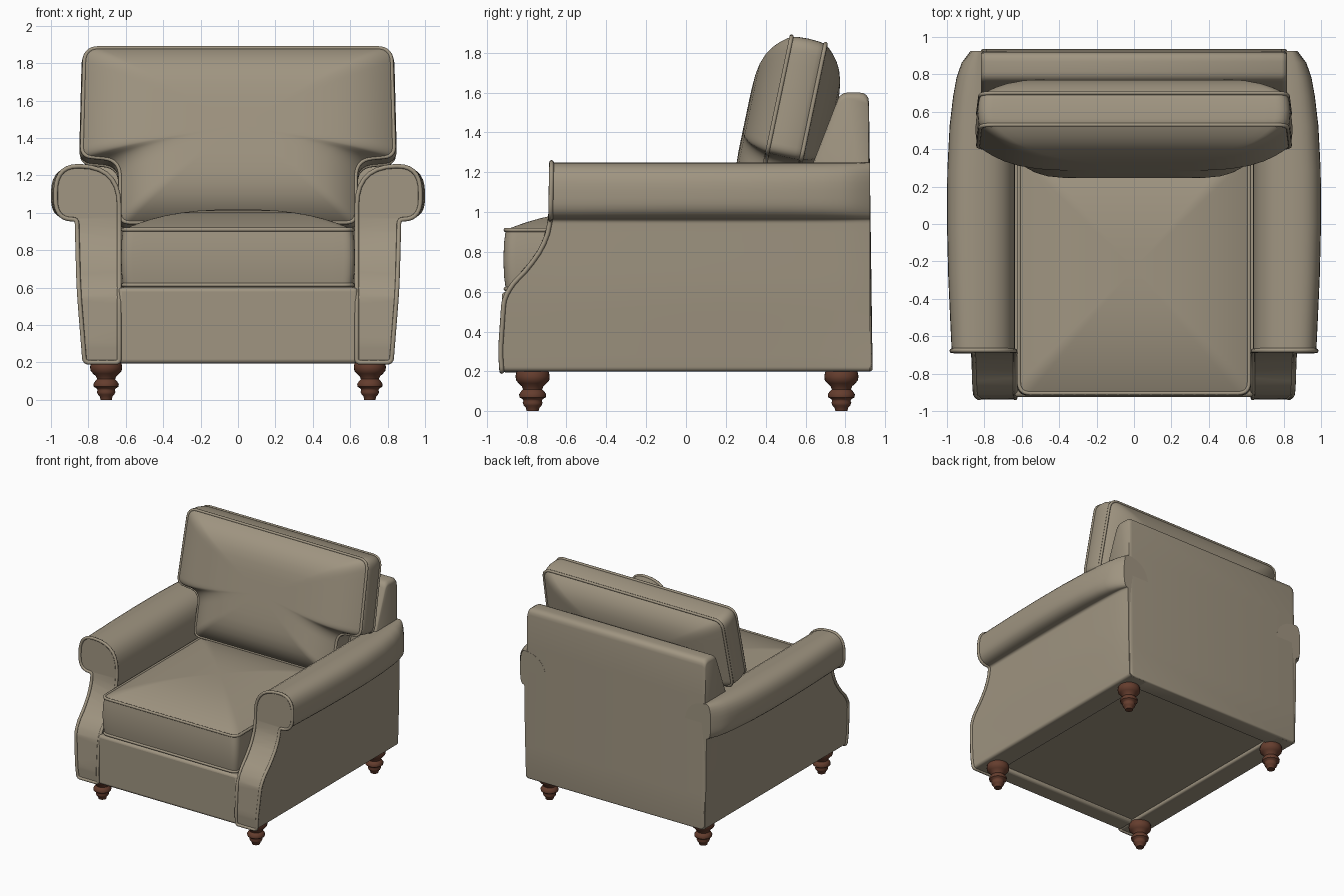
import bpy, bmesh, math
from mathutils import Vector

if "Cube" in bpy.data.objects:
    bpy.data.objects.remove(bpy.data.objects["Cube"])


def material(name, rgb):
    m = bpy.data.materials.new(name)
    m.diffuse_color = (*rgb, 1)
    m.use_nodes = True
    m.node_tree.nodes["Principled BSDF"].inputs["Base Color"].default_value = m.diffuse_color
    return m


FABRIC = material("taupe upholstery", (0.35, 0.30, 0.22))
WOOD = material("dark brown wood", (0.13, 0.047, 0.027))


def finish(name, bm, mat, angle=40, bevel=0, mirror=False):
    bmesh.ops.recalc_face_normals(bm, faces=bm.faces)
    me = bpy.data.meshes.new(name)
    bm.to_mesh(me)
    bm.free()
    me.materials.append(mat)
    ob = bpy.data.objects.new(name, me)
    bpy.context.collection.objects.link(ob)
    bpy.ops.object.select_all(action='DESELECT')
    ob.select_set(True)
    bpy.context.view_layer.objects.active = ob
    bpy.ops.object.shade_smooth_by_angle(angle=math.radians(angle))
    if bevel:
        b = ob.modifiers.new("soft edges", 'BEVEL')
        b.width, b.segments, b.limit_method = bevel, 3, 'ANGLE'
    if mirror:
        ob.modifiers.new("mirror", 'MIRROR')
    return ob


def lerp_table(table, x):
    """Piecewise linear lookup in a short list of (x, value)."""
    if x <= table[0][0]:
        return table[0][1]
    for (a, va), (b, vb) in zip(table, table[1:]):
        if x <= b:
            return va + (vb - va) * (x - a) / (b - a)
    return table[-1][1]


def rounded(corners, step=0.06, n=7):
    """Closed outline from (u, v, radius) corners, long sides subdivided."""
    pts, k = [], len(corners)
    for i, (u, v, r) in enumerate(corners):
        c = Vector((u, v))
        a = Vector(corners[i - 1][:2]) - c
        b = Vector(corners[(i + 1) % k][:2]) - c
        if r == 0:
            pts.append(c)
            continue
        p, q = c + a.normalized() * r, c + b.normalized() * r
        pts += [p * (1 - t) ** 2 + c * 2 * t * (1 - t) + q * t * t
                for t in (j / n for j in range(n + 1))]
    out = []
    for p, q in zip(pts, pts[1:] + pts[:1]):
        m = max(1, math.ceil((q - p).length / step))
        out += [p.lerp(q, j / m) for j in range(m)]
    return out


def skin(bm, rings, cap=True):
    loops = [[bm.verts.new(p) for p in ring] for ring in rings]
    for a, b in zip(loops, loops[1:]):
        for i in range(len(a)):
            j = (i + 1) % len(a)
            bm.faces.new((a[i], a[j], b[j], b[i]))
    if cap:
        bm.faces.new(loops[0])
        bm.faces.new(loops[-1])


def piping(name, pts, radius=0.011, mirror=False):
    cu = bpy.data.curves.new(name, 'CURVE')
    cu.dimensions = '3D'
    cu.bevel_depth, cu.bevel_resolution = radius, 2
    sp = cu.splines.new('POLY')
    sp.points.add(len(pts) - 1)
    for p, co in zip(sp.points, pts):
        p.co = (*co, 1)
    sp.use_cyclic_u = True
    cu.materials.append(FABRIC)
    ob = bpy.data.objects.new(name, cu)
    bpy.context.collection.objects.link(ob)
    bpy.ops.object.select_all(action='DESELECT')
    ob.select_set(True)
    bpy.context.view_layer.objects.active = ob
    bpy.ops.object.convert(target='MESH')
    if mirror:
        bpy.context.object.modifiers.new("mirror", 'MIRROR')


def cushion(name, outline, centre, half, front, back, power, place):
    """Boxed cushion: crowned faces, slightly bulging border, piped seams."""
    c = Vector(centre)
    ss = (0.06, 0.2, 0.35, 0.5, 0.63, 0.75, 0.84, 0.91, 0.96, 0.99, 1.0)
    levels = [(s, half + front * (1 - s ** power)) for s in ss]
    levels += [(1.012, half * 0.6), (1.018, 0), (1.012, -half * 0.6)]
    levels += [(s, -half - back * (1 - s ** power)) for s in reversed(ss)]
    bm = bmesh.new()
    skin(bm, [[place(*(c + (p - c) * s), w) for p in outline] for s, w in levels])
    finish(name, bm, FABRIC, 50)
    for side, w in (("front", half), ("back", -half)):
        piping(f"{name}_{side}_piping", [place(*p, w) for p in outline])


def box(name, lo, hi, bevel):
    bm = bmesh.new()
    bmesh.ops.create_cube(bm, size=1)
    for v in bm.verts:
        v.co = [lo[i] + (v.co[i] + 0.5) * (hi[i] - lo[i]) for i in range(3)]
    finish(name, bm, FABRIC, bevel=bevel)


# Rolled arms: scroll section swept back, front edge following an S-curve
FRONT = [(0.2, -0.925), (0.3, -0.932), (0.55, -0.915), (0.6, -0.895), (0.65, -0.86),
         (0.7, -0.81), (0.75, -0.77), (0.8, -0.735), (0.85, -0.71), (0.9, -0.692),
         (0.97, -0.68), (1.25, -0.675)]
FLARE = [(-0.68, 0.86), (-0.3, 0.96), (0, 1), (0.25, 1), (0.6, 0.9), (0.78, 0.72),
         (0.87, 0.55), (0.925, 0.3)]


def arm_point(x, t, z):
    y0 = lerp_table(FRONT, z)
    y = y0 + (0.925 - y0) * t
    if x > 0.82:
        x = 0.82 + (x - 0.82) * lerp_table(FLARE, y)
    return Vector((x, y, z))


section = rounded([(0.635, 0.2, 0.02), (0.635, 1.247, 0.21), (1.0, 1.25, 0.14),
                   (1.0, 0.965, 0.105), (0.868, 0.965, 0.025), (0.857, 0.6, 0.1),
                   (0.82, 0.2, 0.025)])
bm = bmesh.new()
skin(bm, [[Vector((p.x, t, p.y)) for p in section]
          for t in (0, 0.1, 0.25, 0.42, 0.6, 0.75, 0.85, 0.91, 0.96, 1)])
for z, _ in FRONT[1:-1]:
    bmesh.ops.bisect_plane(bm, geom=bm.verts[:] + bm.edges[:] + bm.faces[:],
                           dist=1e-4, plane_co=(0, 0, z), plane_no=(0, 0, 1))
for v in bm.verts:
    v.co = arm_point(*v.co)
finish("arms", bm, FABRIC, 45, mirror=True)
piping("arm_front_piping", [arm_point(p.x, 0, p.y) for p in section], 0.012, True)

# Back frame: leaning profile extruded across the width
profile = rounded([(0.80, 0.2, 0.01), (0.937, 0.2, 0.015), (0.918, 1.6, 0.05),
                   (0.775, 1.6, 0.04), (0.62, 1.2, 0.05), (0.62, 0.6, 0.02)], 0.3, 4)
centre = Vector((0.8, 0.95))
bm = bmesh.new()
skin(bm, [[Vector((x, *(centre + (p - centre) * s))) for p in profile]
          for x, s in ((-0.818, 0.955), (-0.812, 0.98), (-0.79, 1), (0.79, 1),
                       (0.812, 0.98), (0.818, 0.955))])
finish("back_frame", bm, FABRIC, 50)

# Front rail and recessed base
box("front_rail", (-0.64, -0.925, 0.195), (0.64, -0.78, 0.6), 0.02)
box("base", (-0.72, -0.85, 0.225), (0.72, 0.85, 0.605), 0)

# Seat cushion
seat = rounded([(-0.615, -0.905, 0.06), (0.615, -0.905, 0.06),
                (0.615, 0.42, 0.06), (-0.615, 0.42, 0.06)])
cushion("seat_cushion", seat, (0, -0.24), 0.148, 0.108, 0.0, 2.6,
        lambda u, v, w: Vector((u, v, 0.762 + w)))

# T-shaped back cushion, leaning backwards and resting over the arms
half_t = [(0.63, 0.93, 0.05), (0.63, 1.265, 0.09), (0.835, 1.285, 0.05),
          (0.82, 1.862, 0.075)]
tee = rounded(half_t + [(-u, v, r) for u, v, r in reversed(half_t)])
cushion("back_cushion", tee, (0, 1.42), 0.085, 0.14, 0.12, 5,
        lambda u, v, w: Vector((u, 0.615 + (v - 1.86) * 0.21 - w, v + 0.22 * w)))

# Turned legs
LEG = [(0.07, 0.215), (0.082, 0.195), (0.086, 0.175), (0.083, 0.155), (0.07, 0.14),
       (0.054, 0.125), (0.048, 0.11), (0.058, 0.1), (0.068, 0.085), (0.066, 0.07),
       (0.05, 0.06), (0.046, 0.052), (0.05, 0.042), (0.044, 0.028), (0.034, 0.018),
       (0.03, 0.0)]
for label, y in (("front", -0.77), ("back", 0.78)):
    for side, x in (("left", -0.705), ("right", 0.705)):
        bm = bmesh.new()
        skin(bm, [[Vector((x + r * math.cos(a), y + r * math.sin(a), z))
                   for a in (k * math.tau / 24 for k in range(24))] for r, z in LEG])
        finish(f"{label}_{side}_leg", bm, WOOD, 50)
